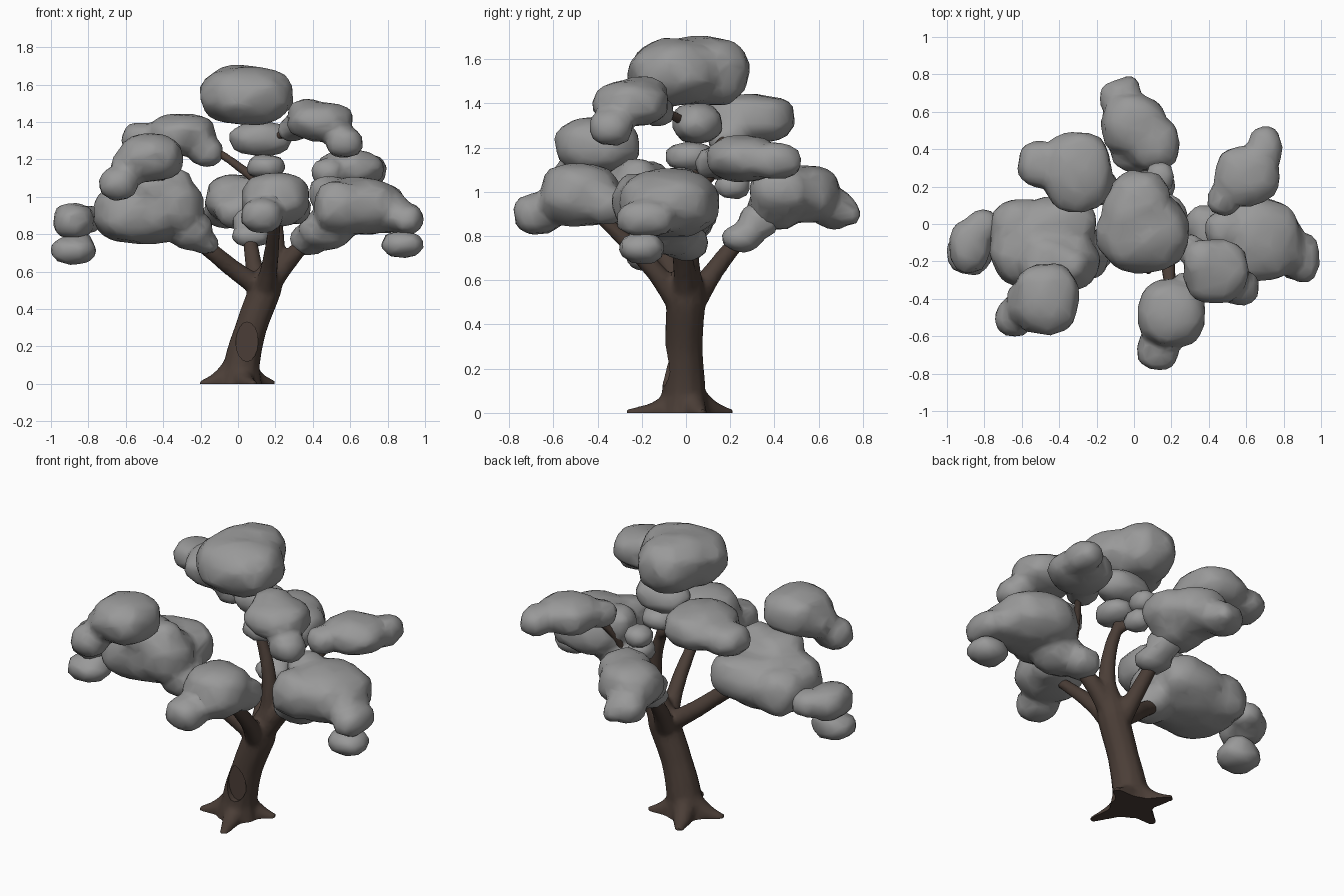
import bpy
import bmesh
from math import radians, cos, sin
from mathutils import Matrix, Vector, noise

if "Cube" in bpy.data.objects:
    bpy.data.objects.remove(bpy.data.objects["Cube"], do_unlink=True)


def make_material(name, colour):
    mat = bpy.data.materials.new(name)
    mat.use_nodes = True
    mat.diffuse_color = colour
    mat.node_tree.nodes["Principled BSDF"].inputs["Base Color"].default_value = colour
    return mat


leaf_grey = make_material("leaf grey", (0.32, 0.32, 0.32, 1))
bark_brown = make_material("bark brown", (0.07, 0.048, 0.038, 1))


def link_object(name, data):
    obj = bpy.data.objects.new(name, data)
    bpy.context.collection.objects.link(obj)
    return obj


def mesh_object(name, bm):
    mesh = bpy.data.meshes.new(name)
    bm.to_mesh(mesh)
    bm.free()
    return link_object(name, mesh)


def evaluated_mesh(obj):
    """Bake an object's modifiers or curve bevel into a new mesh."""
    graph = bpy.context.evaluated_depsgraph_get()
    return bpy.data.meshes.new_from_object(obj.evaluated_get(graph))


def fuse(bm, name, material, voxel, smoothing, ratio):
    """Merge overlapping solids into one soft skin."""
    obj = mesh_object(name, bm)
    remesh = obj.modifiers.new("Fuse", "REMESH")
    remesh.mode = "VOXEL"
    remesh.voxel_size = voxel
    smooth = obj.modifiers.new("Soften", "SMOOTH")
    smooth.factor = 0.5
    smooth.iterations = smoothing
    decimate = obj.modifiers.new("Simplify", "DECIMATE")
    decimate.ratio = ratio
    baked = evaluated_mesh(obj)
    obj.modifiers.clear()
    obj.data = baked
    baked.materials.clear()
    baked.materials.append(material)
    for poly in baked.polygons:
        poly.use_smooth = True
    return obj


def add_lobe(bm, x, y, z, rx, ry=None, rz=None):
    """Add a slightly boxy, bumpy ellipsoid."""
    ry = ry or rx
    rz = rz or rx * 0.85
    centre = Vector((x, y, z))
    ball = bmesh.ops.create_icosphere(bm, subdivisions=3, radius=1)
    for v in ball["verts"]:
        d = v.co.normalized()
        boxy = sum(abs(c) ** 2.4 for c in d) ** (-1 / 2.4)
        bump = 1.03 + 0.12 * noise.noise(d * 2.2 + centre * 9)
        d *= boxy * bump
        v.co = centre + Vector((d.x * rx, d.y * ry, d.z * rz))


def foliage(name, *lobes):
    bm = bmesh.new()
    for lobe in lobes:
        add_lobe(bm, *lobe)
    fuse(bm, name, leaf_grey, 0.022, 2, 0.18)


# Foliage clumps, each a main mass with smaller lobes
foliage("crown_foliage",
        (.05, -.05, 1.54, .24, .2, .15), (.03, .11, 1.545, .16, .17, .155),
        (.0, .04, 1.57, .17, .16, .13))
foliage("under_crown_foliage", (.12, .05, 1.31, .16, .11, .09))
foliage("leader_foliage", (.15, .02, 1.16, .1, .11, .065))
foliage("left_foliage",
        (-.5, -.12, .91, .27, .23, .155), (-.4, .0, .93, .2, .14, .13),
        (-.36, -.2, .95, .17, .16, .14), (-.25, -.16, .82, .11, .13, .1),
        (-.17, -.16, .75, .065), (-.62, .0, .91, .14, .13, .13),
        (-.45, -.22, 1.05, .15, .14, .09), (-.33, -.22, 1.08, .08))
foliage("far_left_foliage",
        (-.88, -.12, .87, .105, .14, .095), (-.81, -.01, .88, .085))
foliage("far_left_tip_foliage",
        (-.88, -.16, .71, .12, .11, .07), (-.86, -.13, .75, .08, .08, .06))
foliage("front_left_foliage",
        (-.47, -.4, 1.21, .17, .19, .125), (-.57, -.42, 1.16, .11),
        (-.64, -.5, 1.07, .1))
foliage("back_left_foliage",
        (-.3, .28, 1.33, .18, .21, .11), (-.5, .32, 1.31, .12, .12, .085),
        (-.17, .19, 1.24, .09))
foliage("back_foliage",
        (0.0, .53, .99, .17, .16, .125), (.1, .43, 1.0, .14, .14, .11),
        (-.07, .67, .92, .11, .1, .085), (-.03, .73, .9, .06),
        (.02, .4, .92, .14, .12, .09))
foliage("back_inner_foliage",
        (.07, .25, .79, .1, .09, .06), (.06, .33, .87, .09))
foliage("back_side_foliage", (.15, .21, 1.03, .07, .08, .06))
foliage("back_upper_foliage", (.14, .25, 1.13, .075, .08, .06))
foliage("right_back_foliage",
        (.6, .26, 1.15, .17, .16, .1), (.7, .4, 1.14, .09, .12, .08),
        (.48, .13, 1.13, .085))
foliage("right_foliage",
        (.65, -.08, .95, .23, .22, .15), (.8, -.12, .92, .11, .15, .11),
        (.9, -.18, .88, .09, .13, .08), (.47, -.08, .82, .14, .13, .1),
        (.38, .0, .77, .1, .1, .08), (.54, -.2, .95, .13, .13, .13),
        (.48, -.03, 1.02, .1, .1, .09))
foliage("right_tip_foliage", (.88, -.2, .745, .11, .1, .07))
foliage("right_front_foliage",
        (.44, -.25, 1.4, .17, .17, .1), (.37, -.2, 1.45, .1, .11, .07),
        (.57, -.34, 1.29, .095), (.29, -.13, 1.36, .075))
foliage("front_foliage",
        (.2, -.48, .985, .175, .18, .14), (.13, -.67, .9, .11, .11, .09),
        (.29, -.36, .94, .1))


# Trunk, roots and branches as tapered tubes: points are x, y, z, radius
def add_tube(bm, *points):
    curve = bpy.data.curves.new("tube", "CURVE")
    curve.dimensions = "3D"
    curve.bevel_depth = 1
    curve.bevel_resolution = 3
    curve.use_fill_caps = True
    spline = curve.splines.new("BEZIER")
    spline.bezier_points.add(len(points) - 1)
    for knot, (x, y, z, r) in zip(spline.bezier_points, points):
        knot.co = (x, y, z)
        knot.radius = r
        knot.handle_left_type = knot.handle_right_type = "AUTO"
    obj = link_object("tube", curve)
    mesh = evaluated_mesh(obj)
    bm.from_mesh(mesh)
    bpy.data.objects.remove(obj)
    bpy.data.curves.remove(curve)
    bpy.data.meshes.remove(mesh)


wood = bmesh.new()
# Trunk running up into the leader
add_tube(wood, (.01, -.01, -.04, .13), (.02, -.01, .1, .1), (.07, -.01, .3, .087),
         (.15, 0, .52, .09), (.2, .01, .7, .05), (.19, .02, .9, .04),
         (.13, .03, 1.12, .03), (.1, .04, 1.42, .02))
# Left, right, front and back limbs
add_tube(wood, (.14, 0, .5, .06), (-.02, -.04, .61, .05), (-.17, -.1, .73, .045),
         (-.35, -.12, .85, .03))
add_tube(wood, (.15, 0, .5, .06), (.28, -.01, .67, .05), (.45, -.06, .85, .03))
add_tube(wood, (.14, -.02, .48, .06), (.17, -.14, .64, .045), (.2, -.4, .9, .03))
add_tube(wood, (.12, .02, .48, .06), (.08, .14, .66, .045), (.05, .36, .92, .03))
# Upper branches reaching the outer clumps
add_tube(wood, (.15, .03, 1.05, .03), (-.05, .14, 1.2, .024), (-.22, .25, 1.31, .02))
add_tube(wood, (.42, -.04, .82, .03), (.46, .06, 1.0, .024), (.54, .17, 1.13, .02))
add_tube(wood, (.12, .04, 1.28, .026), (.25, -.05, 1.34, .024), (.4, -.2, 1.4, .02))
add_tube(wood, (-.2, -.11, .76, .04), (-.35, -.26, 1.0, .03), (-.45, -.38, 1.15, .02))
# Root flare
for angle, reach in ((-72, .28), (22, .21), (115, .23), (200, .215)):
    c, s = cos(radians(angle)), sin(radians(angle))
    add_tube(wood, (0, 0, .09, .08), (c * .11, s * .11, .015, .055),
             (c * reach, s * reach, -.005, .022))
tree = fuse(wood, "trunk_and_branches", bark_brown, 0.014, 4, 0.5)

# Flat underside
bm = bmesh.new()
bm.from_mesh(tree.data)
cut = bmesh.ops.bisect_plane(bm, geom=bm.verts[:] + bm.edges[:] + bm.faces[:],
                             plane_co=(0, 0, 0), plane_no=(0, 0, -1),
                             clear_outer=True)
rim = [e for e in cut["geom_cut"] if isinstance(e, bmesh.types.BMEdge)]
base = bmesh.ops.holes_fill(bm, edges=rim)
for face in base["faces"]:
    face.smooth = False
bm.to_mesh(tree.data)
bm.free()

# Shallow oval hollow carved into the front of the trunk
bm = bmesh.new()
bmesh.ops.create_cone(bm, cap_ends=True, segments=16, radius1=1, radius2=1, depth=1)
bmesh.ops.rotate(bm, verts=bm.verts, matrix=Matrix.Rotation(radians(90), 3, "X"))
bmesh.ops.scale(bm, verts=bm.verts, vec=(.06, .2, .105))
bmesh.ops.translate(bm, verts=bm.verts, vec=(.048, -.17, .225))
cutter = mesh_object("hollow_cutter", bm)
cutter.hide_render = True
carve = tree.modifiers.new("Hollow", "BOOLEAN")
carve.operation = "DIFFERENCE"
carve.solver = "EXACT"
carve.object = cutter
carved = evaluated_mesh(tree)
tree.modifiers.clear()
tree.data = carved
bpy.data.objects.remove(cutter)

bpy.context.view_layer.objects.active = tree
tree.select_set(True)
bpy.ops.object.shade_smooth_by_angle(angle=radians(40))
